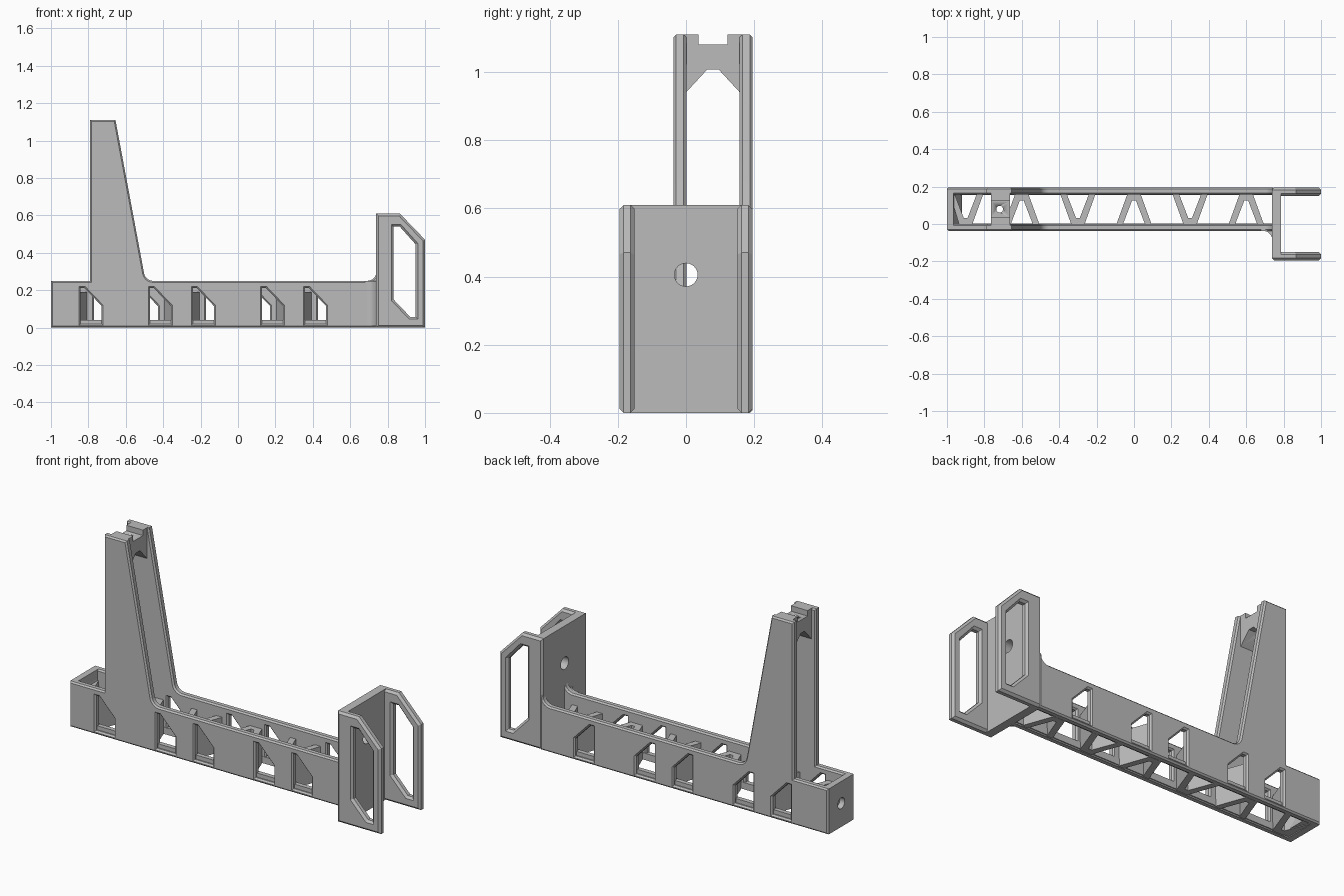
import bpy, bmesh, math
from mathutils import Vector

if "Cube" in bpy.data.objects:
    bpy.data.objects.remove(bpy.data.objects["Cube"])

GREY = (0.50, 0.50, 0.50, 1)
mat = bpy.data.materials.new("plain grey")
mat.use_nodes = True
mat.diffuse_color = GREY
mat.node_tree.nodes["Principled BSDF"].inputs["Base Color"].default_value = GREY


def arc(cx, cy, r, start, end, n=8):
    return [(cx + r * math.cos(math.radians(start + (end - start) * i / n)),
             cy + r * math.sin(math.radians(start + (end - start) * i / n)))
            for i in range(n + 1)]


def circle(cx, cy, r):
    return arc(cx, cy, r, 0, 360, 32)[:-1]


def rect(a, b, c, d):
    return [(a, c), (b, c), (b, d), (a, d)]


def wind(loop, ccw):
    area = sum(a[0] * b[1] - b[0] * a[1] for a, b in zip(loop, loop[1:] + loop[:1]))
    return loop if (area > 0) == ccw else loop[::-1]


def shrink(loop, d):
    """Move each edge of a loop into the material by d."""
    pts = [Vector(p) for p in loop]
    out = []
    for i, p in enumerate(pts):
        a = (p - pts[i - 1]).normalized()
        b = (pts[(i + 1) % len(pts)] - p).normalized()
        na, nb = Vector((-a.y, a.x)), Vector((-b.y, b.x))
        out.append(tuple(p + (na + nb) * d / (1 + na.dot(nb))))
    return out


def slab(name, axis, lo, hi, outline, holes=(), chamfer=0.0):
    """Extrude an outline with holes along an axis, with chamfered rims."""
    place = {"x": lambda u, v, w: (w, u, v),
             "y": lambda u, v, w: (u, w, v),
             "z": lambda u, v, w: (u, v, w)}[axis]
    bm = bmesh.new()
    caps = ([], [])
    for k, loop in enumerate([outline] + list(holes)):
        loop = wind(list(loop), k == 0)
        rings = [(loop, lo + chamfer), (loop, hi - chamfer)]
        if chamfer:
            small = shrink(loop, chamfer)
            rings = [(small, lo)] + rings + [(small, hi)]
        rows = [[bm.verts.new(place(u, v, w)) for u, v in pts] for pts, w in rings]
        n = len(loop)
        for r, s in zip(rows, rows[1:]):
            for i in range(n):
                j = (i + 1) % n
                bm.faces.new((r[i], r[j], s[j], s[i]))
        for cap, row in zip(caps, (rows[0], rows[-1])):
            cap += [bm.edges.get((row[i], row[(i + 1) % n])) for i in range(n)]
    for cap in caps:
        bmesh.ops.triangle_fill(bm, edges=cap, use_beauty=True)
    bmesh.ops.recalc_face_normals(bm, faces=bm.faces)
    mesh = bpy.data.meshes.new(name)
    bm.to_mesh(mesh)
    bm.free()
    ob = bpy.data.objects.new(name, mesh)
    bpy.context.collection.objects.link(ob)
    mesh.materials.append(mat)
    bpy.ops.object.select_all(action="DESELECT")
    ob.select_set(True)
    bpy.context.view_layer.objects.active = ob
    bpy.ops.object.shade_smooth_by_angle(angle=math.radians(25))
    return ob


def side_window(x):
    l, r = x - 0.056, x + 0.056
    return [(l, 0.02), (r, 0.02), (r, 0.116), (l + 0.02, 0.212), (l, 0.212)]


FRONT, BACK, WALL = -0.037, 0.195, 0.038
MID = (FRONT + BACK) / 2

# Side walls: beam and tapered tower in one profile
wall = ([(-1, 0), (0.75, 0), (0.75, 0.30)] + arc(0.69, 0.30, 0.05, 0, -90)
        + arc(-0.453, 0.30, 0.05, 270, 190.6)
        + [(-0.655, 1.11), (-0.79, 1.11), (-0.79, 0.25), (-1, 0.25)])
front_windows = [side_window(c) for c in (-0.785, -0.415, -0.185, 0.185, 0.415)]
back_windows = [side_window(c) for c in (-0.715, -0.485, -0.115, 0.115, 0.485)]
slab("front_wall", "y", FRONT, FRONT + WALL, wall, front_windows, 0.008)
slab("back_wall", "y", BACK - WALL, BACK, wall, back_windows, 0.008)

# Bottom rails behind the window sills
for name, y in (("front_rail", FRONT + 0.015), ("back_rail", BACK - 0.04)):
    slab(name, "y", y, y + 0.025, rect(-0.98, 0.75, 0.005, 0.042))

# Alternating V braces across the channel
vee = [(-0.095, 0), (-0.035, 0.165), (0.035, 0.165), (0.095, 0),
       (0.06, 0), (0.01, 0.13), (-0.01, 0.13), (-0.06, 0)]
for i in range(6):
    x = -0.9 + 0.3 * i
    pts = [(x + u, v - 0.004 if i % 2 else 2 * MID - v + 0.004) for u, v in vee]
    if i == 0:
        pts = [(max(u, -0.985), v) for u, v in pts]
    slab("v_brace", "z", 0.002, 0.19, pts)

# Closed end of the beam with its screw hole
slab("end_cap", "x", -1, -0.965, rect(FRONT + 0.008, BACK - 0.008, 0, 0.25),
     [circle(MID, 0.13, 0.03)])
slab("end_wedge", "y", FRONT + 0.03, BACK - 0.03,
     [(-0.97, 0.005), (-0.92, 0.005), (-0.97, 0.22)])

# Bridge at the tower top, notched, with a vertical screw hole
bridge = slab("tower_bridge", "x", -0.765, -0.664,
              [(-0.02, 0.92), (0.002, 0.942), (0.062, 1.007), (0.096, 1.007),
               (0.156, 0.942), (0.178, 0.92), (0.178, 1.11), (0.122, 1.11),
               (0.122, 1.08), (0.036, 1.08), (0.036, 1.11), (-0.02, 1.11)])
cutter = slab("screw_hole_cutter", "z", 0.95, 1.2, circle(-0.718, MID, 0.018))
cut = bridge.modifiers.new("screw hole", "BOOLEAN")
cut.object = cutter
cut.operation = "DIFFERENCE"
bpy.context.view_layer.objects.active = bridge
bpy.ops.object.modifier_apply(modifier=cut.name)
bpy.data.objects.remove(cutter)

# Cradle: drilled plate and two windowed cheeks
slab("cradle_plate", "x", 0.738, 0.785, rect(-0.183, 0.183, 0, 0.61),
     [circle(0, 0.405, 0.034)])
cheek = [(0.738, 0), (1, 0), (1, 0.47), (0.865, 0.61), (0.738, 0.61)]
opening = [(0.832, 0.15), (0.92, 0.058), (0.95, 0.058), (0.95, 0.445),
           (0.865, 0.54), (0.832, 0.54)]
for name, y in (("front_cheek", -0.195), ("back_cheek", 0.151)):
    slab(name, "y", y, y + 0.044, cheek, [opening], 0.012)

# Rounded web joining the beam to the cradle plate
slab("cradle_fillet", "z", 0.008, 0.25,
     [(0.75, -0.02), (0.68, -0.02), (0.68, FRONT)]
     + arc(0.69, FRONT - 0.05, 0.05, 90, 0) + [(0.75, FRONT - 0.05)])
